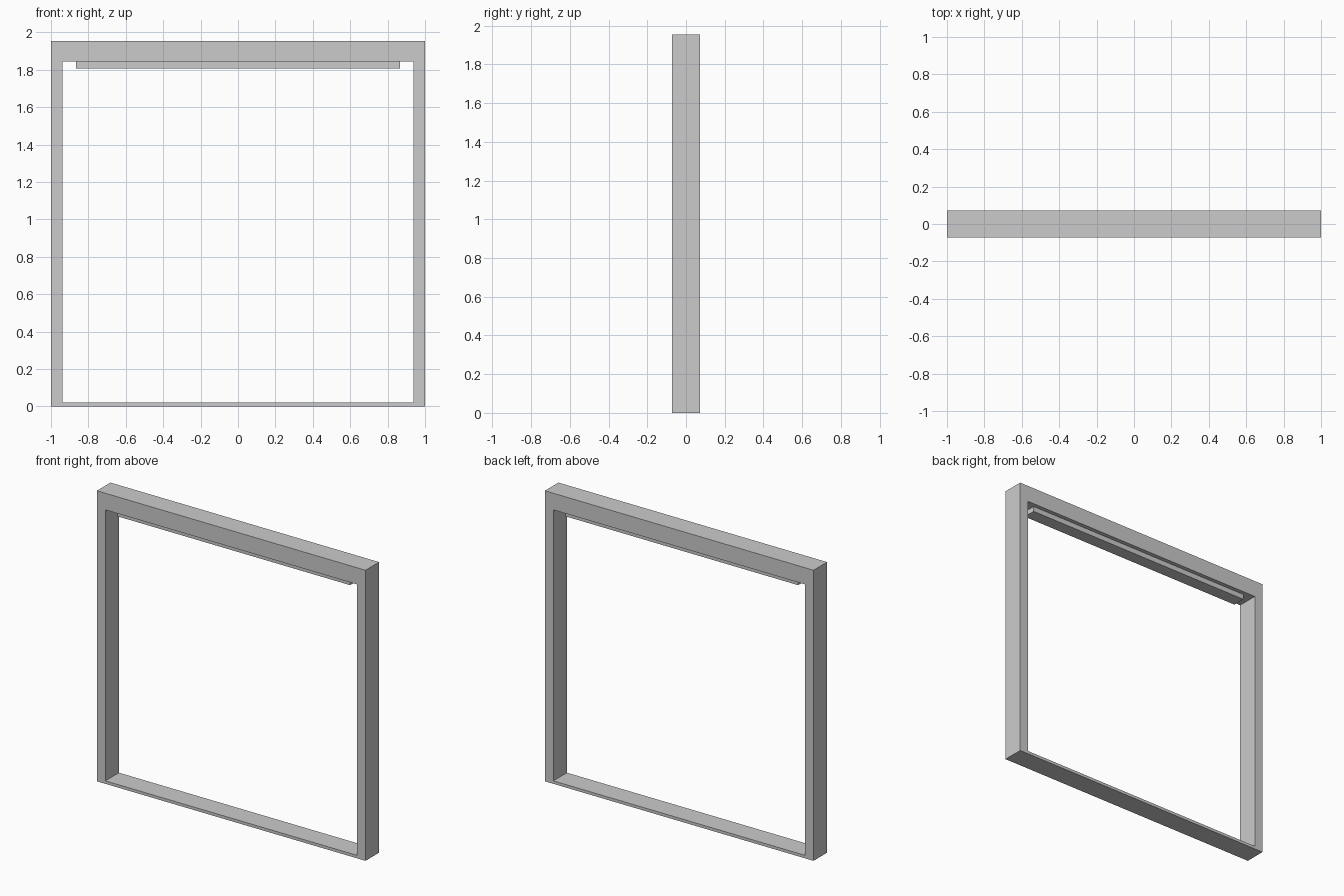
import bpy, bmesh

if "Cube" in bpy.data.objects:
    bpy.data.objects.remove(bpy.data.objects["Cube"])


def finish(name, bm):
    bmesh.ops.recalc_face_normals(bm, faces=bm.faces)
    mesh = bpy.data.meshes.new(name)
    bm.to_mesh(mesh)
    bm.free()
    obj = bpy.data.objects.new(name, mesh)
    bpy.context.collection.objects.link(obj)
    return obj


def rect(x, z0, z1):
    return [(-x, z0), (x, z0), (x, z1), (-x, z1)]


HALF_DEPTH = 0.072

# Door frame: outer rectangle with an opening, extruded through the depth
bm = bmesh.new()
outer, inner = ([bm.verts.new((x, -HALF_DEPTH, z)) for x, z in loop]
                for loop in (rect(1.0, 0, 1.955), rect(0.937, 0.02, 1.843)))
for i in range(4):
    j = (i + 1) % 4
    bm.faces.new((outer[i], outer[j], inner[j], inner[i]))
ext = bmesh.ops.extrude_face_region(bm, geom=bm.faces[:], use_keep_orig=True)
moved = [g for g in ext["geom"] if isinstance(g, bmesh.types.BMVert)]
bmesh.ops.translate(bm, verts=moved, vec=(0, 2 * HALF_DEPTH, 0))
finish("door_frame", bm)

# Flat bar hung under the header, inset from the frame faces
bm = bmesh.new()
bmesh.ops.create_cube(bm, size=1)
bmesh.ops.scale(bm, verts=bm.verts, vec=(1.73, 0.088, 0.035))
bar = finish("header_bar", bm)
bar.location = (0, 0, 1.8255)
